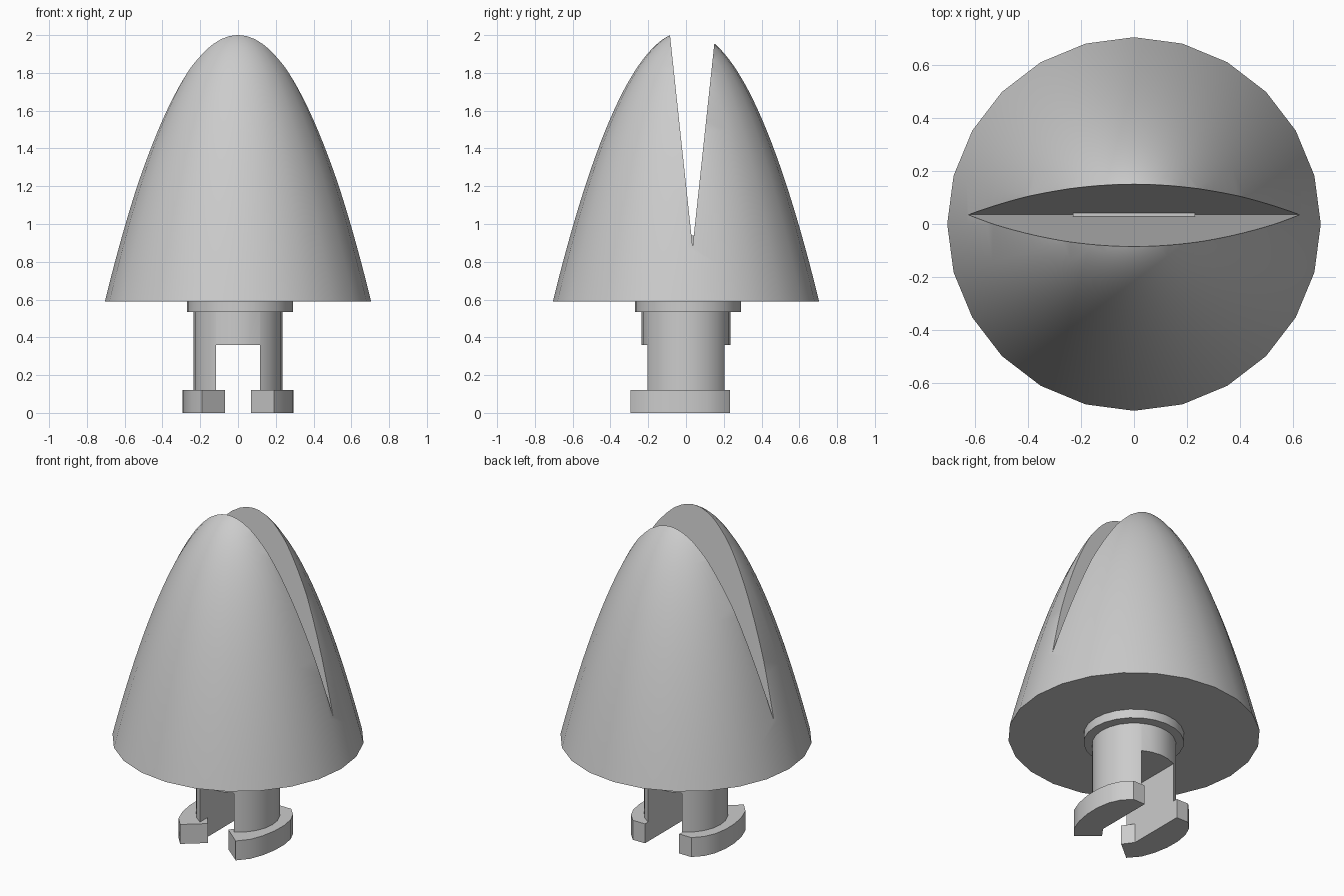
import bpy, bmesh, math

cube = bpy.data.objects.get("Cube")
if cube:
    bpy.data.objects.remove(cube, do_unlink=True)

grey = bpy.data.materials.new("plain grey")
grey.use_nodes = True
tone = (0.6, 0.6, 0.6, 1)
grey.diffuse_color = tone
grey.node_tree.nodes["Principled BSDF"].inputs["Base Color"].default_value = tone


def finish(name, bm):
    bmesh.ops.remove_doubles(bm, verts=bm.verts, dist=1e-5)
    bmesh.ops.recalc_face_normals(bm, faces=bm.faces)
    mesh = bpy.data.meshes.new(name)
    bm.to_mesh(mesh)
    bm.free()
    mesh.materials.append(grey)
    obj = bpy.data.objects.new(name, mesh)
    bpy.context.collection.objects.link(obj)
    return obj


def activate(obj):
    bpy.ops.object.select_all(action='DESELECT')
    obj.select_set(True)
    bpy.context.view_layer.objects.active = obj


def smooth(obj):
    activate(obj)
    bpy.ops.object.shade_smooth_by_angle(angle=math.radians(30))


def lathe(name, profile, sides=24, center=(0, 0)):
    """Revolve (radius, z) points around the vertical axis."""
    bm = bmesh.new()
    verts = [bm.verts.new((r, 0, z)) for r, z in profile]
    edges = [bm.edges.new(pair) for pair in zip(verts, verts[1:])]
    bmesh.ops.spin(bm, geom=verts + edges, cent=(0, 0, 0), axis=(0, 0, 1),
                   angle=math.tau, steps=sides, use_merge=True)
    bmesh.ops.translate(bm, verts=bm.verts, vec=(*center, 0))
    return finish(name, bm)


def prism(name, points, vector):
    """Extrude a flat outline along a vector."""
    bm = bmesh.new()
    face = bm.faces.new([bm.verts.new(p) for p in points])
    top = bmesh.ops.extrude_face_region(bm, geom=[face])["geom"]
    bmesh.ops.translate(bm, vec=vector,
                        verts=[v for v in top if isinstance(v, bmesh.types.BMVert)])
    return finish(name, bm)


def cut(obj, cutter):
    cutter.hide_render = True
    activate(obj)
    mod = obj.modifiers.new("cut", 'BOOLEAN')
    mod.operation = 'DIFFERENCE'
    mod.solver = 'EXACT'
    mod.object = cutter
    bpy.ops.object.modifier_apply(modifier=mod.name)
    bpy.data.objects.remove(cutter, do_unlink=True)


# Parabolic dome with a flat base
base, apex, radius, rings = 0.59, 2.021, 0.705, 28
profile = [(0, base)]
for i in range(rings + 1):
    t = 1 - i / rings
    profile.append((radius * t, apex - (apex - base) * t * t))
dome = lathe("dome", profile)

# V notch across the dome
tip_y, tip_z, height = 0.035, 0.88, 1.4
half = height * 0.107
notch = prism("notch_cutter",
              [(-1, tip_y, tip_z), (-1, tip_y + half, tip_z + height),
               (-1, tip_y - half, tip_z + height)], (2, 0, 0))
cut(dome, notch)
smooth(dome)

# Stem, split into two legs by a slot
stem = lathe("stem", [(0, 0), (0.235, 0), (0.235, 0.94), (0, 0.94)])
w = 0.117
slot = prism("slot_cutter", [(-w, -1, -0.1), (w, -1, -0.1), (w, -1, 0.36), (-w, -1, 0.36)],
             (0, 2, 0))
cut(stem, slot)
smooth(stem)

# Collar under the dome
collar = lathe("collar", [(0, 0.535), (0.281, 0.535), (0.281, 0.6), (0, 0.6)],
               center=(0.01, 0.01))
smooth(collar)

# Hooked feet, mirrored left and right
outline = [(w, 0.233), (0.2, 0.233), (0.25, 0.18), (0.28, 0.115), (0.294, 0.03),
           (0.292, -0.06), (0.275, -0.15), (0.245, -0.23), (0.19, -0.294),
           (0.07, -0.195), (w, -0.13)]
for side, name in ((1, "left_foot"), (-1, "right_foot")):
    foot = prism(name, [(side * x, y, 0) for x, y in outline], (0, 0, 0.12))
    smooth(foot)
